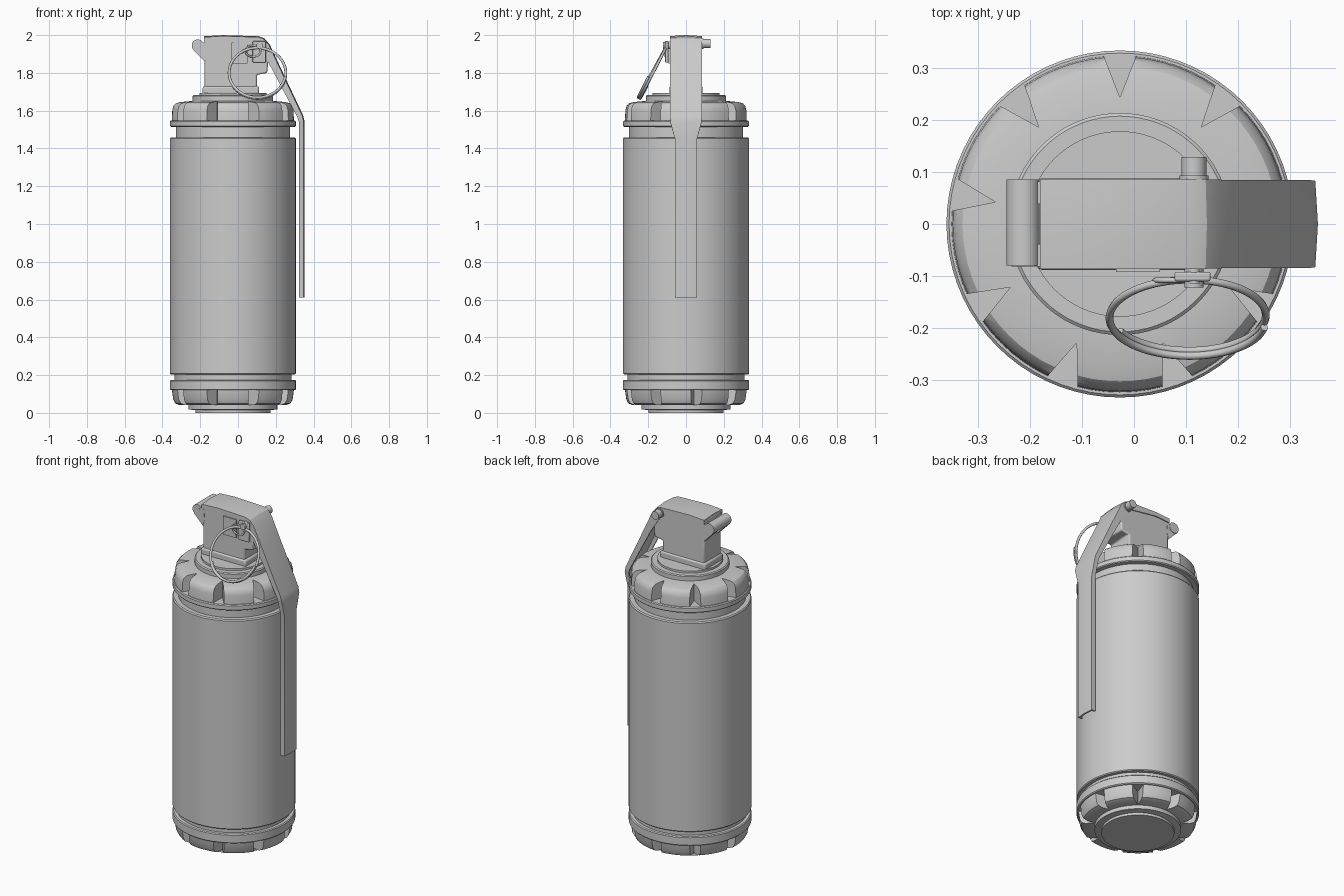
import bpy, bmesh, math
from mathutils import Vector, Matrix

if "Cube" in bpy.data.objects:
    bpy.data.objects.remove(bpy.data.objects["Cube"])

CX = -0.027  # axis of the canister


def finish(bm, name, angle=30):
    bmesh.ops.remove_doubles(bm, verts=bm.verts, dist=1e-5)
    bmesh.ops.recalc_face_normals(bm, faces=bm.faces)
    me = bpy.data.meshes.new(name)
    bm.to_mesh(me)
    bm.free()
    ob = bpy.data.objects.new(name, me)
    bpy.context.collection.objects.link(ob)
    smooth(ob, angle)
    return ob


def activate(ob):
    bpy.ops.object.select_all(action='DESELECT')
    ob.select_set(True)
    bpy.context.view_layer.objects.active = ob


def smooth(ob, angle=30):
    activate(ob)
    bpy.ops.object.shade_smooth_by_angle(angle=math.radians(angle))


def skin(bm, rings):
    """Join closed rings of points and cap both ends."""
    rows = [[bm.verts.new(p) for p in r] for r in rings]
    n = len(rows[0])
    for a, b in zip(rows, rows[1:]):
        for i in range(n):
            j = (i + 1) % n
            bm.faces.new((a[i], a[j], b[j], b[i]))
    bm.faces.new(rows[0][::-1])
    bm.faces.new(rows[-1])


def lathe(name, profile, seg=72):
    bm = bmesh.new()
    skin(bm, [[(CX + r * math.cos(2 * math.pi * i / seg), r * math.sin(2 * math.pi * i / seg), z)
               for i in range(seg)] for r, z in profile])
    return finish(bm, name)


def plate(name, outline, y0, y1, bevel=0.0):
    """Extrude an x-z outline along y."""
    bm = bmesh.new()
    skin(bm, [[(x, y, z) for x, z in outline] for y in (y0, y1)])
    ob = finish(bm, name)
    if bevel:
        m = ob.modifiers.new("bevel", 'BEVEL')
        m.width, m.segments = bevel, 2
    return ob


def rod(name, x, z, r, y0, y1):
    return plate(name, [(x + r * math.cos(a * math.pi / 12), z + r * math.sin(a * math.pi / 12))
                        for a in range(24)], y0, y1)


def rect(x0, x1, z0, z1):
    return [(x0, z0), (x1, z0), (x1, z1), (x0, z1)]


def wire(name, points, r):
    cu = bpy.data.curves.new(name, 'CURVE')
    cu.dimensions = '3D'
    cu.bevel_depth, cu.bevel_resolution, cu.use_fill_caps = r, 2, True
    sp = cu.splines.new('POLY')
    sp.points.add(len(points) - 1)
    for p, co in zip(sp.points, points):
        p.co = (*co, 1)
    ob = bpy.data.objects.new(name, cu)
    bpy.context.collection.objects.link(ob)
    return ob


def notch(cap, z0, z1):
    """Cut nine V-shaped grooves around a cap."""
    bm = bmesh.new()
    for k in range(9):
        rot = Matrix.Rotation(math.radians(90 + 40 * k), 3, 'Z')
        tri = [rot @ Vector(p) + Vector((CX, 0, 0))
               for p in ((0.243, 0, 0), (0.40, -0.061, 0), (0.40, 0.061, 0))]
        skin(bm, [[p + Vector((0, 0, z)) for p in tri] for z in (z0, z1)])
    cutter = finish(bm, "notch_cutter")
    cutter.hide_render = True
    activate(cap)
    m = cap.modifiers.new("notches", 'BOOLEAN')
    m.operation, m.object, m.solver = 'DIFFERENCE', cutter, 'EXACT'
    bpy.ops.object.modifier_apply(modifier=m.name)
    bpy.data.objects.remove(cutter)
    smooth(cap)


# Canister body, with narrow grooves top and bottom
lathe("body", [(0.30, 0.16), (0.31, 0.17), (0.31, 0.203), (0.328, 0.203), (0.333, 0.208),
               (0.333, 1.452), (0.328, 1.459), (0.302, 1.459), (0.302, 1.53)])

# Bottom cap, band and foot
bottom = lathe("bottom_cap", [(0.22, 0.04), (0.285, 0.042), (0.305, 0.05), (0.316, 0.07),
                              (0.323, 0.122), (0.28, 0.124)])
notch(bottom, 0.0, 0.1215)
lathe("bottom_band", [(0.328, 0.12), (0.333, 0.125), (0.333, 0.17), (0.328, 0.175)])
lathe("foot", [(0.198, 0.0), (0.198, 0.015), (0.235, 0.018), (0.235, 0.045)])

# Top cap, flange and neck rings
top = lathe("top_cap", [(0.28, 1.546), (0.323, 1.547), (0.321, 1.60), (0.315, 1.625),
                        (0.302, 1.639), (0.28, 1.645), (0.213, 1.652)])
notch(top, 1.5475, 1.72)
lathe("top_flange", [(0.328, 1.514), (0.333, 1.519), (0.333, 1.543), (0.328, 1.548)])
lathe("neck", [(0.213, 1.63), (0.213, 1.677), (0.207, 1.682), (0.178, 1.682), (0.178, 1.694)])

# Fuze head on its plinth
plate("plinth", rect(-0.187, 0.112, 1.685, 1.73), -0.088, 0.088, 0.01)
plate("fuze_head", [(-0.177, 1.69), (0.10, 1.69), (0.10, 1.79), (0.155, 1.80), (0.165, 1.92),
                    (0.125, 1.975), (-0.177, 1.985)], -0.08, 0.08, 0.008)

# Safety lever: channel section swept along stations (x, z, nx, nz, half width, flange depth)
stations = [(-0.18, 1.994, 0, 1, 0.086, 0.03), (-0.08, 2.0, 0, 1, 0.086, 0.03),
            (0.11, 1.994, 0.08, 1, 0.086, 0.05), (0.14, 1.983, 0.5, 0.86, 0.086, 0.06),
            (0.168, 1.95, 0.88, 0.47, 0.085, 0.06), (0.215, 1.85, 0.91, 0.42, 0.084, 0.045),
            (0.345, 1.575, 0.93, 0.37, 0.084, 0.032), (0.353, 1.54, 1, 0.1, 0.083, 0.03),
            (0.353, 1.45, 1, 0, 0.058, 0.03), (0.353, 0.61, 1, 0, 0.058, 0.03)]
bm = bmesh.new()
rings, t = [], 0.01
for x, z, nx, nz, w, d in stations:
    c = 0.005
    sec = [(-w, d), (-w, c), (0, 0), (w, c), (w, d),
           (w - t, d), (w - t, c + t), (0, t), (t - w, c + t), (t - w, d)]
    rings.append([(x - nx * s, y, z - nz * s) for y, s in sec])
skin(bm, rings)
finish(bm, "safety_lever", 25)

# Rear hinge roll with its two hooks
rod("hinge_roll", -0.213, 1.945, 0.032, -0.08, 0.085)
for side in (-1, 1):
    y = 0.06 * side
    plate("hinge_hook", [(-0.235, 1.92), (-0.175, 1.86), (-0.165, 1.90), (-0.17, 1.965), (-0.20, 1.955)],
          y - 0.022, y + 0.022)

# Safety pin, its rear knob and front clip
rod("pin_shaft", 0.115, 1.955, 0.012, -0.115, 0.12)
rod("pin_knob", 0.115, 1.955, 0.024, 0.092, 0.129)
rod("pin_collar", 0.115, 1.955, 0.028, 0.08, 0.093)
rod("clip_curl", 0.115, 1.945, 0.018, -0.122, -0.085)
plate("clip", rect(0.078, 0.147, 1.855, 1.968), -0.11, -0.092, 0.004)
plate("side_tab", rect(-0.035, 0.05, 1.85, 1.96), -0.092, -0.078)

# Pull ring: overlapping coil, tilted away from the head
u, v = Vector((1, 0, 0)), Vector((0, 0.47, 0.883))
n = u.cross(v)
centre = Vector((0.103, -0.178, 1.80))
coil = []
for i in range(97):
    a = math.radians(-150 + 5.2 * i)
    coil.append(centre + 0.15 * (u * math.cos(a) + v * math.sin(a)) + n * (0.016 * (i / 96 - 0.5)))
wire("pull_ring", coil, 0.0075)

# Small loop joining ring and pin
wire("pin_loop", [(0.115 + 0.04 * math.cos(a * math.pi / 8) - 0.035, -0.108, 1.915 + 0.03 * math.sin(a * math.pi / 8))
                  for a in range(17)], 0.005)
